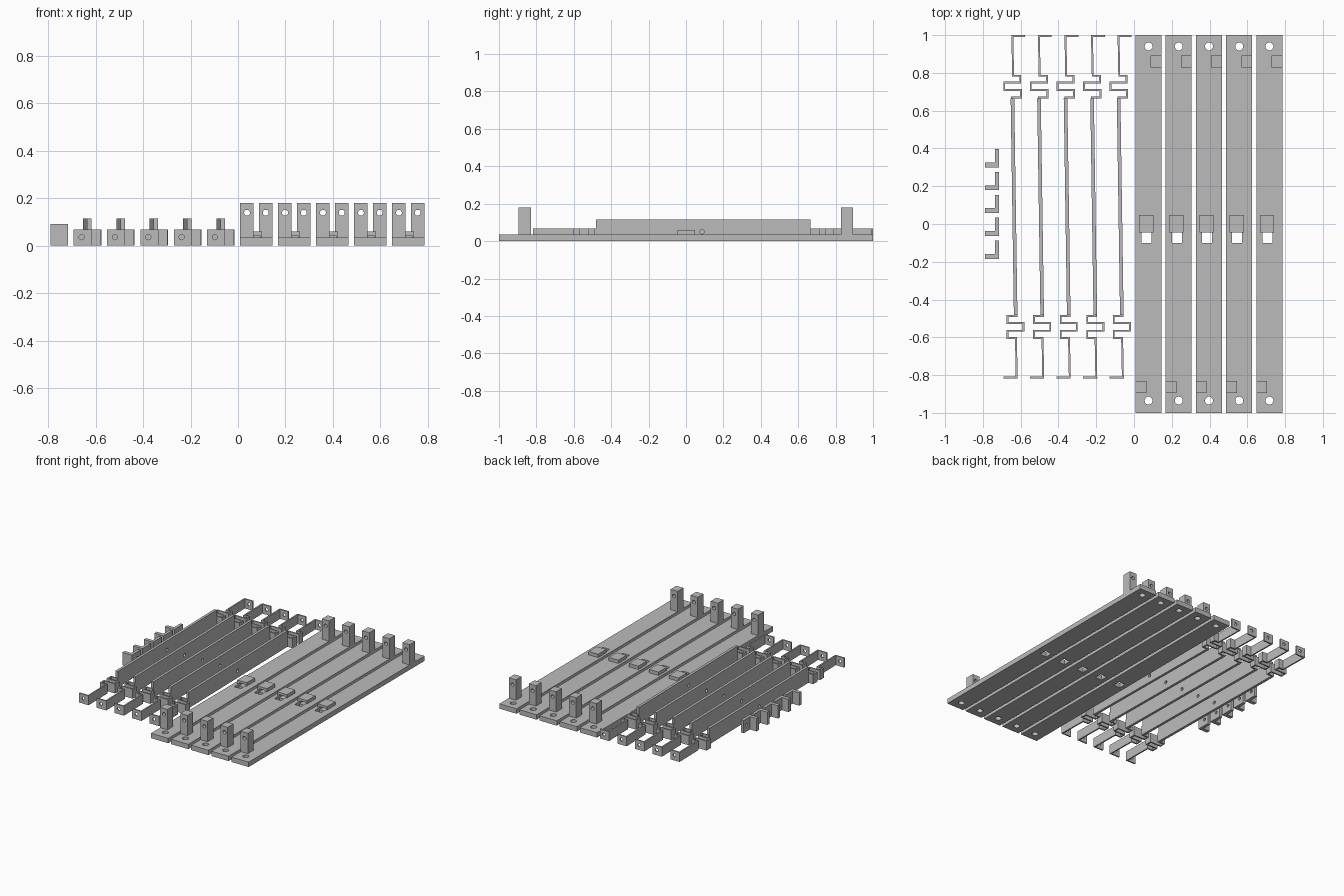
import bpy, bmesh, math
from mathutils import Vector

if "Cube" in bpy.data.objects:
    bpy.data.objects.remove(bpy.data.objects["Cube"])

grey = bpy.data.materials.new("plain grey")
grey.diffuse_color = (0.5, 0.5, 0.5, 1)
grey.use_nodes = True
grey.node_tree.nodes["Principled BSDF"].inputs["Base Color"].default_value = grey.diffuse_color


def finish(name, bm):
    bmesh.ops.recalc_face_normals(bm, faces=bm.faces)
    me = bpy.data.meshes.new(name)
    bm.to_mesh(me)
    bm.free()
    me.materials.append(grey)
    ob = bpy.data.objects.new(name, me)
    bpy.context.collection.objects.link(ob)
    return ob


def prism(name, pts, z0, z1):
    """Extrude a flat outline upwards."""
    bm = bmesh.new()
    f = bm.faces.new([bm.verts.new((x, y, z0)) for x, y in pts])
    r = bmesh.ops.extrude_face_region(bm, geom=[f])
    for v in r["geom"]:
        if isinstance(v, bmesh.types.BMVert):
            v.co.z = z1
    return finish(name, bm)


def box(name, x0, x1, y0, y1, z0, z1):
    return prism(name, [(x0, y0), (x1, y0), (x1, y1), (x0, y1)], z0, z1)


def rod(centre, radius, axis):
    """Round cutter along the given axis."""
    bpy.ops.mesh.primitive_cylinder_add(vertices=24, radius=radius, depth=0.16, location=centre)
    ob = bpy.context.object
    if axis == "X":
        ob.rotation_euler.y = math.pi / 2
    elif axis == "Y":
        ob.rotation_euler.x = math.pi / 2
    return ob


def cut(ob, cutters):
    for c in cutters:
        m = ob.modifiers.new("cut", "BOOLEAN")
        m.operation, m.object, m.solver = "DIFFERENCE", c, "EXACT"
    deps = bpy.context.evaluated_depsgraph_get()
    me = bpy.data.meshes.new_from_object(ob.evaluated_get(deps))
    ob.modifiers.clear()
    ob.data = me
    me.materials.clear()
    me.materials.append(grey)
    for c in cutters:
        bpy.data.objects.remove(c)
    return ob


def strip(name, path, w, z0, z1):
    """Bent sheet of width w that follows a path with mitred corners."""
    p = [Vector(q) for q in path]
    left, right = [], []
    for i, q in enumerate(p):
        dirs = []
        if i > 0:
            dirs.append((q - p[i - 1]).normalized())
        if i < len(p) - 1:
            dirs.append((p[i + 1] - q).normalized())
        normals = [Vector((-d.y, d.x)) for d in dirs]
        n = sum(normals, Vector((0, 0))).normalized()
        off = n * (w / 2 / n.dot(normals[0]))
        left.append(q + off)
        right.append(q - off)
    return prism(name, [tuple(v) for v in left + right[::-1]], z0, z1)


def repeat(parts, step, count=5):
    for ob in parts:
        for i in range(1, count):
            c = ob.copy()
            c.location += Vector(step) * i
            bpy.context.collection.objects.link(c)


# Long flat plates with end holes and a square slot
plate = cut(box("plate", 0.008, 0.145, -1, 1, 0, 0.035), [
    rod((0.077, 0.94, 0.02), 0.021, "Z"),
    rod((0.077, -0.935, 0.02), 0.021, "Z"),
    box("slot_cutter", 0.04, 0.093, -0.10, -0.045, -0.05, 0.1),
    box("pocket_cutter", 0.04, 0.093, -0.06, 0.03, 0.02, 0.1)])

# Raised catch over the slot, open to the front
catch = cut(box("catch", 0.026, 0.102, -0.046, 0.047, 0.03, 0.059), [
    box("catch_cutter", 0.04, 0.093, -0.1, 0.03, 0.0, 0.042)])

# Upright posts at opposite corners, each with a cross hole
front_post = cut(box("front_post", 0.008, 0.065, -0.895, -0.83, 0.02, 0.181),
                 [rod((0.038, -0.86, 0.139), 0.0125, "Y")])
back_post = cut(box("back_post", 0.088, 0.145, 0.829, 0.893, 0.02, 0.181),
                [rod((0.117, 0.86, 0.139), 0.0125, "Y")])
repeat([plate, catch, front_post, back_post], (0.16, 0, 0))

# Bent spring strips at both ends of each bar
W, H = 0.01, 0.068
back_spring = cut(strip("back_spring", [
    (-0.576, 0.995), (-0.644, 0.995), (-0.640, 0.785), (-0.602, 0.785), (-0.602, 0.750),
    (-0.687, 0.750), (-0.687, 0.709), (-0.599, 0.709), (-0.599, 0.670), (-0.650, 0.670)],
    W, 0, H), [rod((-0.607, 0.995, 0.036), 0.011, "Y")])
front_spring = cut(strip("front_spring", [
    (-0.618, -0.487), (-0.669, -0.487), (-0.669, -0.525), (-0.584, -0.525), (-0.584, -0.565),
    (-0.669, -0.565), (-0.669, -0.603), (-0.625, -0.603), (-0.621, -0.813), (-0.692, -0.813)],
    W, 0, H), [rod((-0.659, -0.813, 0.036), 0.011, "Y")])

# Tall, slightly slanted blade between the springs
blade = cut(prism("blade", [(-0.653, 0.665), (-0.634, 0.665), (-0.617, -0.482), (-0.636, -0.482)],
                  0, 0.115), [rod((-0.635, 0.086, 0.05), 0.0115, "X")])
repeat([back_spring, front_spring, blade], (0.1405, 0, 0))

# Small angle brackets along the left
bracket = cut(prism("angle_bracket", [
    (-0.79, 0.30), (-0.716, 0.30), (-0.716, 0.397), (-0.737, 0.397), (-0.737, 0.326), (-0.79, 0.326)],
    0, 0.092), [rod((-0.72, 0.362, 0.046), 0.011, "X")])
repeat([bracket], (0, -0.1212, 0))
